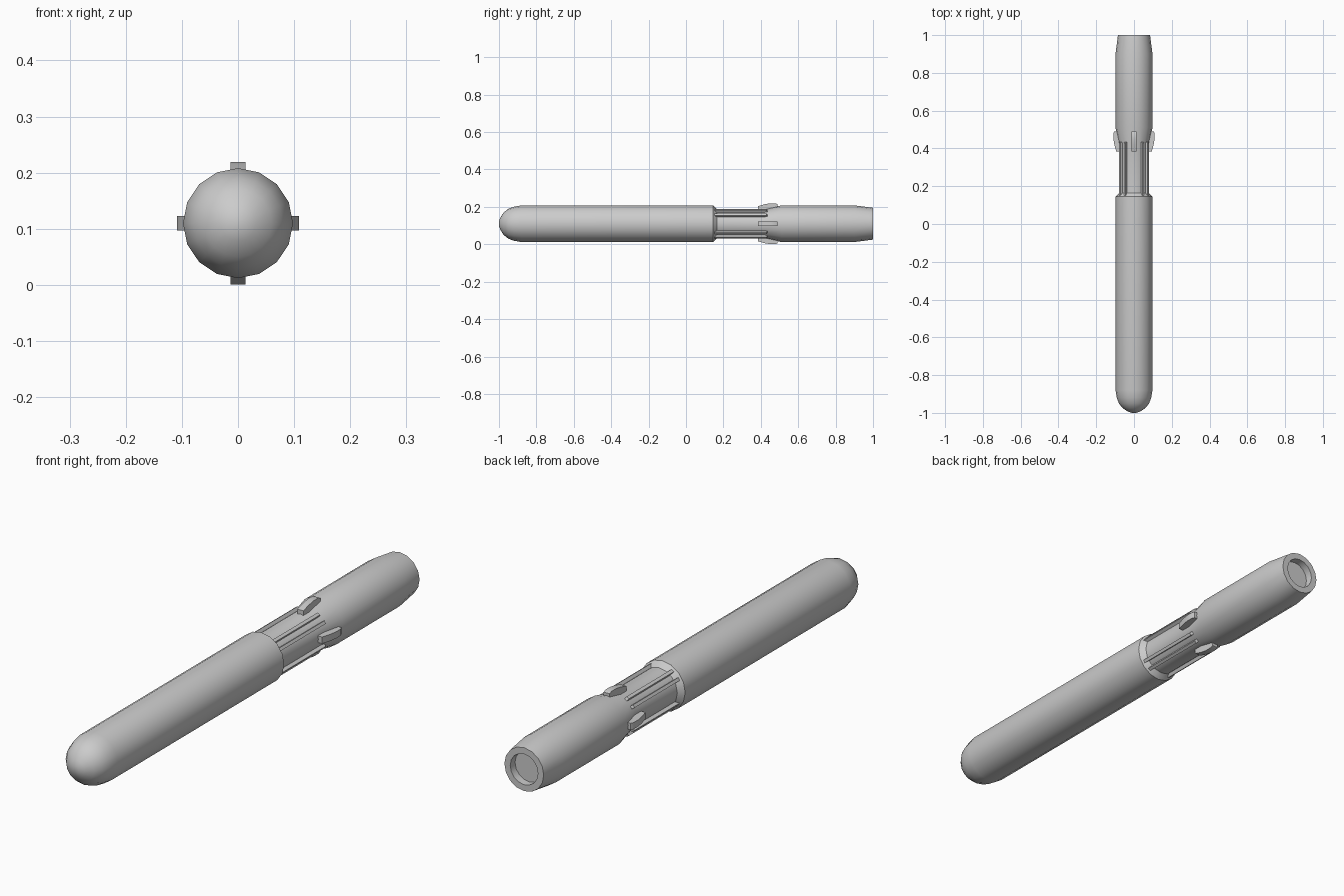
import bpy, bmesh, math
from mathutils import Matrix

if "Cube" in bpy.data.objects:
    bpy.data.objects.remove(bpy.data.objects["Cube"])

AXIS_Z = 0.11
SIDES = 16


def finish(name, bm, angle=30):
    bmesh.ops.recalc_face_normals(bm, faces=bm.faces)
    mesh = bpy.data.meshes.new(name)
    bm.to_mesh(mesh)
    bm.free()
    ob = bpy.data.objects.new(name, mesh)
    bpy.context.collection.objects.link(ob)
    bpy.context.view_layer.objects.active = ob
    ob.select_set(True)
    bpy.ops.object.shade_smooth_by_angle(angle=math.radians(angle))
    ob.select_set(False)
    return ob


def lathe(name, profile):
    """Revolve (y, radius) points around the long axis, closing both ends."""
    bm = bmesh.new()
    rings = []
    for y, r in profile:
        rings.append([bm.verts.new((r * math.cos(a), y, AXIS_Z + r * math.sin(a)))
                      for a in (2 * math.pi * i / SIDES for i in range(SIDES))])
    for p, q in zip(rings, rings[1:]):
        for i in range(SIDES):
            j = (i + 1) % SIDES
            bm.faces.new((p[i], p[j], q[j], q[i]))
    bm.faces.new(rings[0])
    bm.faces.new(rings[-1])
    return finish(name, bm)


def radial_bar(name, outline, width, degrees):
    """Extrude a (y, radius) outline to a width and turn it around the axis."""
    bm = bmesh.new()
    a, b = [[bm.verts.new((x, y, r)) for y, r in outline] for x in (-width / 2, width / 2)]
    bm.faces.new(a)
    bm.faces.new(b)
    n = len(outline)
    for i in range(n):
        j = (i + 1) % n
        bm.faces.new((a[i], a[j], b[j], b[i]))
    turn = Matrix.Translation((0, 0, AXIS_Z)) @ Matrix.Rotation(math.radians(degrees), 4, 'Y')
    bm.transform(turn)
    return finish(name, bm)


# Body: rounded nose, waist, flare, tapered tail with recessed nozzle
lathe("body", [
    (-1.0, 0.012), (-0.993, 0.032), (-0.975, 0.06), (-0.95, 0.08), (-0.92, 0.091), (-0.88, 0.098),
    (0.145, 0.098), (0.165, 0.078), (0.42, 0.078), (0.51, 0.098),
    (0.9, 0.098), (1.0, 0.085), (1.0, 0.06), (0.97, 0.06)])

# Four folded fin tips
for k in range(4):
    radial_bar("fin_tip", [(0.385, 0.07), (0.385, 0.094), (0.42, 0.104),
                           (0.45, 0.109), (0.48, 0.109), (0.49, 0.104), (0.49, 0.07)],
               0.026, 90 * k)

# Thin ribs around the waist, two per quadrant
for k in range(4):
    for off in (33, 57):
        radial_bar("waist_rib", [(0.15, 0.07), (0.15, 0.09), (0.43, 0.09), (0.44, 0.07)],
                   0.012, 90 * k + off)
